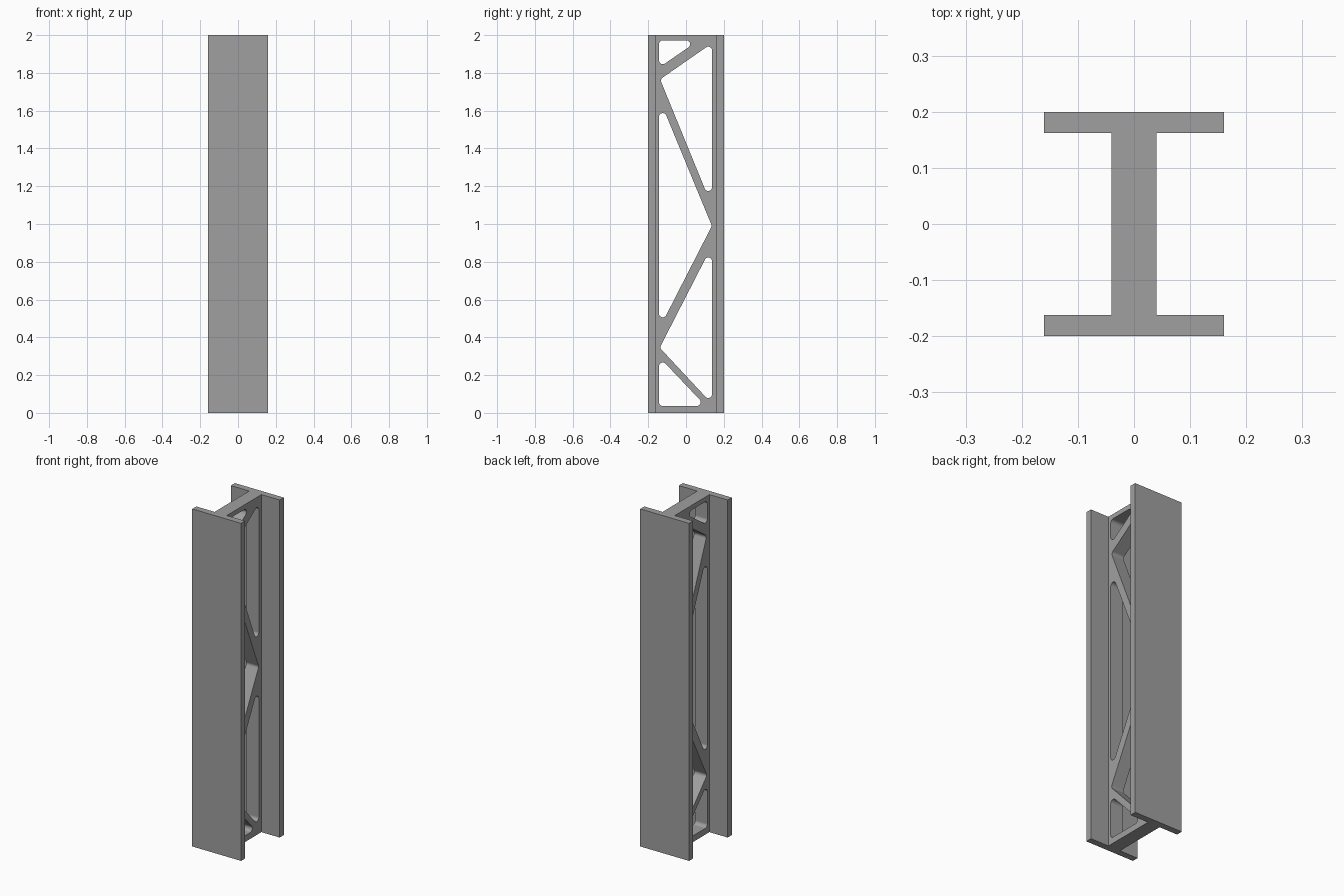
import bpy, bmesh, math
from mathutils import Vector

cube = bpy.data.objects.get("Cube")
if cube:
    bpy.data.objects.remove(cube, do_unlink=True)

HEIGHT, HALF_DEPTH, HALF_WIDTH = 2.0, 0.2, 0.16
FLANGE_INNER, WEB_HALF = 0.162, 0.04
FILLET, STEPS = 0.02, 10

steel = bpy.data.materials.new("steel grey")
steel.use_nodes = True
GREY = (0.35, 0.35, 0.35, 1)
steel.diffuse_color = GREY
steel.node_tree.nodes["Principled BSDF"].inputs["Base Color"].default_value = GREY


def prisms(name, outlines, offset):
    """Extrude closed outlines along the offset into one object."""
    bm = bmesh.new()
    for outline in outlines:
        face = bm.faces.new([bm.verts.new(p) for p in outline])
        new = bmesh.ops.extrude_face_region(bm, geom=[face], use_keep_orig=True)["geom"]
        bmesh.ops.translate(bm, vec=offset,
                            verts=[g for g in new if isinstance(g, bmesh.types.BMVert)])
    bmesh.ops.recalc_face_normals(bm, faces=bm.faces)
    mesh = bpy.data.meshes.new(name)
    bm.to_mesh(mesh)
    bm.free()
    mesh.materials.append(steel)
    obj = bpy.data.objects.new(name, mesh)
    bpy.context.collection.objects.link(obj)
    return obj


def rounded(corners, x):
    """Round every corner of a (y, z) polygon with the fillet radius."""
    pts = [Vector((x, y, z)) for y, z in corners]
    out = []
    for i, p in enumerate(pts):
        u = (pts[i - 1] - p).normalized()
        v = (pts[(i + 1) % len(pts)] - p).normalized()
        half = u.angle(v) / 2
        centre = p + (u + v).normalized() * FILLET / math.sin(half)
        start = (p + u * FILLET / math.tan(half) - centre).normalized()
        end = (p + v * FILLET / math.tan(half) - centre).normalized()
        out += [centre + start.slerp(end, k / STEPS) * FILLET for k in range(STEPS + 1)]
    return out


# I-shaped beam: two flanges joined by a web
quarter = [(WEB_HALF, FLANGE_INNER), (HALF_WIDTH, FLANGE_INNER), (HALF_WIDTH, HALF_DEPTH)]
right = [(x, -y) for x, y in reversed(quarter)] + quarter
section = right + [(-x, y) for x, y in reversed(right)]
beam = prisms("truss_beam", [[(x, y, 0) for x, y in section]], (0, 0, HEIGHT))

# Triangular web openings, (y, z) corners from bottom to top
LEFT, RIGHT = -0.143, 0.138
openings = [
    [(LEFT, 0.037), (0.104, 0.037), (LEFT, 0.297)],
    [(-0.139, 0.345), (RIGHT, 0.048), (RIGHT, 0.885)],
    [(LEFT, 0.443), (0.137, 0.99), (LEFT, 1.668)],
    [(-0.137, 1.766), (RIGHT, 1.093), (RIGHT, 1.957)],
    [(LEFT, 1.828), (0.066, 1.972), (LEFT, 1.972)],
]
cutter = prisms("opening_cutter", [rounded(o, -0.1) for o in openings], (0.2, 0, 0))
cutter.hide_render = True

cut = beam.modifiers.new("web openings", "BOOLEAN")
cut.operation, cut.solver, cut.object = "DIFFERENCE", "EXACT", cutter
bpy.ops.object.select_all(action="DESELECT")
bpy.context.view_layer.objects.active = beam
beam.select_set(True)
bpy.ops.object.modifier_apply(modifier=cut.name)
bpy.data.objects.remove(cutter, do_unlink=True)

# Smooth fillets, crisp plate edges
bpy.ops.object.shade_smooth_by_angle(angle=math.radians(30))
weighted = beam.modifiers.new("even shading", "WEIGHTED_NORMAL")
weighted.keep_sharp = True
